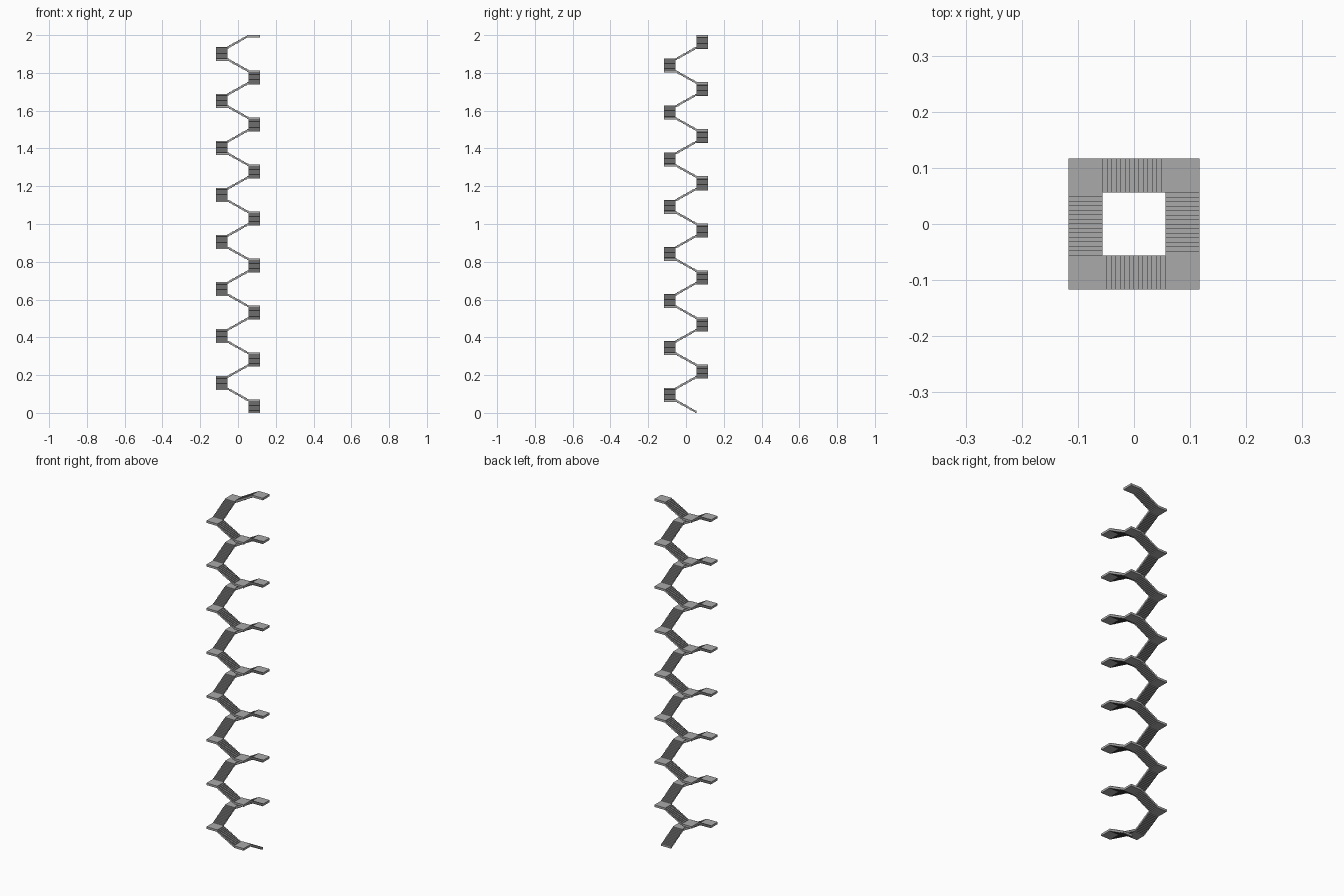
import bpy, bmesh, math

if "Cube" in bpy.data.objects:
    bpy.data.objects.remove(bpy.data.objects["Cube"])

A, B = 0.056, 0.117      # inner and outer half widths
N = 14                   # steps per flight
FLIGHTS = 32
T = 0.012                # slab thickness
RISE = (2.0 - T) / (FLIGHTS * N - 1) # rise of one step (last landing tops out at 2)

steel = bpy.data.materials.new("grey")
steel.diffuse_color = (0.4, 0.4, 0.4, 1)
steel.use_nodes = True
steel.node_tree.nodes["Principled BSDF"].inputs["Base Color"].default_value = steel.diffuse_color


def flight_profile(z0):
    """Stepped strip: N treads then a flat landing, in (run, z)."""
    top, bottom = [], []
    for i in range(N):
        a = -A + 2 * A * i / N
        b = B if i == N - 1 else -A + 2 * A * (i + 1) / N
        # the last tread runs on as the corner landing
        z = z0 + i * RISE
        top += [(a, z + T), (b, z + T)]
        bottom += [(a, z), (b, z)]
    return top + bottom[::-1]


def build_flight(k, bm):
    ang = -math.pi / 2 * k
    c, s = math.cos(ang), math.sin(ang)
    rings = []
    for x in (A, B):     # right-hand flight climbs towards the front
        ring = []
        for run, z in flight_profile(k * N * RISE):
            y = -run
            ring.append(bm.verts.new((c * x - s * y, s * x + c * y, z)))
        rings.append(ring)
    n = len(rings[0])
    for i in range(n):
        j = (i + 1) % n
        bm.faces.new((rings[0][i], rings[0][j], rings[1][j], rings[1][i]))
    # side strips as quads between top and bottom outlines
    for ring in rings:
        for i in range(n // 2 - 1):
            bm.faces.new((ring[i], ring[i + 1], ring[n - 2 - i], ring[n - 1 - i]))


# square spiral stair
bm = bmesh.new()
for k in range(FLIGHTS):
    build_flight(k, bm)
bmesh.ops.remove_doubles(bm, verts=bm.verts, dist=1e-6)
bmesh.ops.dissolve_degenerate(bm, edges=bm.edges, dist=1e-6)
bmesh.ops.recalc_face_normals(bm, faces=bm.faces)
me = bpy.data.meshes.new("spiral_stair")
bm.to_mesh(me)
bm.free()
me.materials.append(steel)
ob = bpy.data.objects.new("spiral_stair", me)
bpy.context.collection.objects.link(ob)
